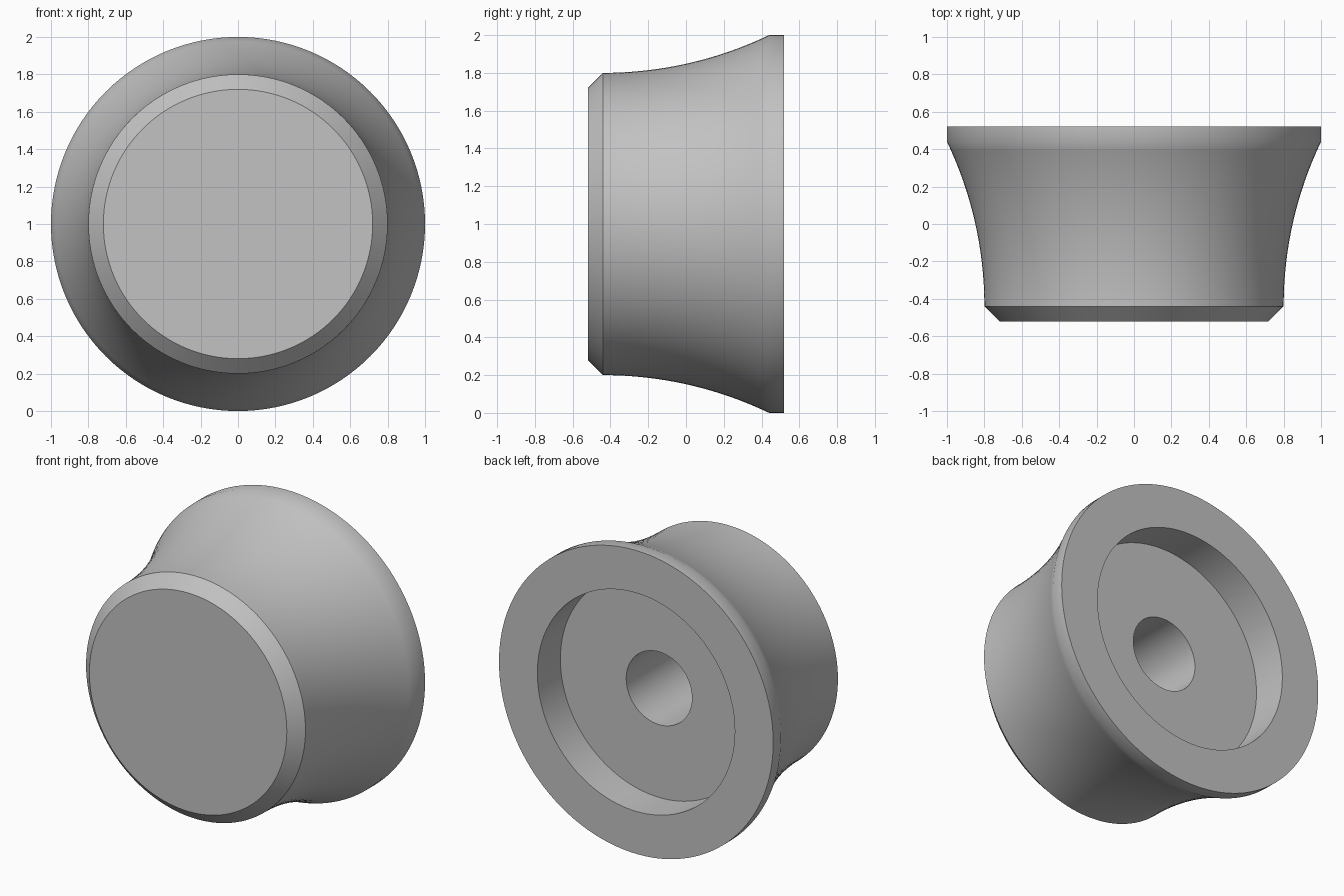
import bpy
import bmesh
import math
from mathutils import Matrix, Vector

default = bpy.data.objects.get("Cube")
if default:
    bpy.data.objects.remove(default, do_unlink=True)

SEGMENTS = 128
ARC_STEPS = 16

# Plain grey material
grey = bpy.data.materials.new("plain_grey")
grey.use_nodes = True
colour = (0.54, 0.54, 0.54, 1.0)
grey.diffuse_color = colour
grey.node_tree.nodes["Principled BSDF"].inputs["Base Color"].default_value = colour

# Concave grip flare: an arc that leaves the neck parallel to the axis
neck_r, rim_r, neck_y, rim_y = 0.8, 1.0, -0.44, 0.44
length, rise = rim_y - neck_y, rim_r - neck_r
arc_r = (length ** 2 + rise ** 2) / (2 * rise)
sweep = math.asin(length / arc_r)
flare = []
for i in range(ARC_STEPS + 1):
    a = sweep * i / ARC_STEPS
    flare.append((neck_r + arc_r * (1 - math.cos(a)), neck_y + arc_r * math.sin(a)))

# Half section (radius, depth): front face, chamfer, flare, rim, recess, blind bore
profile = [(0, -0.52), (0.72, -0.52)] + flare + [
    (1.0, 0.52), (0.72, 0.52), (0.72, 0.28),
    (0.24, 0.28), (0.24, -0.36), (0, -0.36)]

# Revolve the section about the front-to-back axis
bm = bmesh.new()
verts = [bm.verts.new((r, y, 0)) for r, y in profile]
edges = [bm.edges.new(pair) for pair in zip(verts, verts[1:])]
bmesh.ops.spin(bm, geom=verts + edges, cent=(0, 0, 0), axis=(0, 1, 0),
               angle=math.tau, steps=SEGMENTS, use_merge=False)
bmesh.ops.remove_doubles(bm, verts=bm.verts, dist=0.0005)
bmesh.ops.recalc_face_normals(bm, faces=bm.faces)
bmesh.ops.transform(bm, matrix=Matrix.Translation(Vector((0, 0, rim_r))), verts=bm.verts)

mesh = bpy.data.meshes.new("knob_body")
bm.to_mesh(mesh)
bm.free()
mesh.materials.append(grey)
knob = bpy.data.objects.new("knob_body", mesh)
bpy.context.collection.objects.link(knob)

# Smooth curved walls, crisp chamfer and recess edges
bpy.ops.object.select_all(action="DESELECT")
knob.select_set(True)
bpy.context.view_layer.objects.active = knob
bpy.ops.object.shade_smooth_by_angle(angle=math.radians(30))
